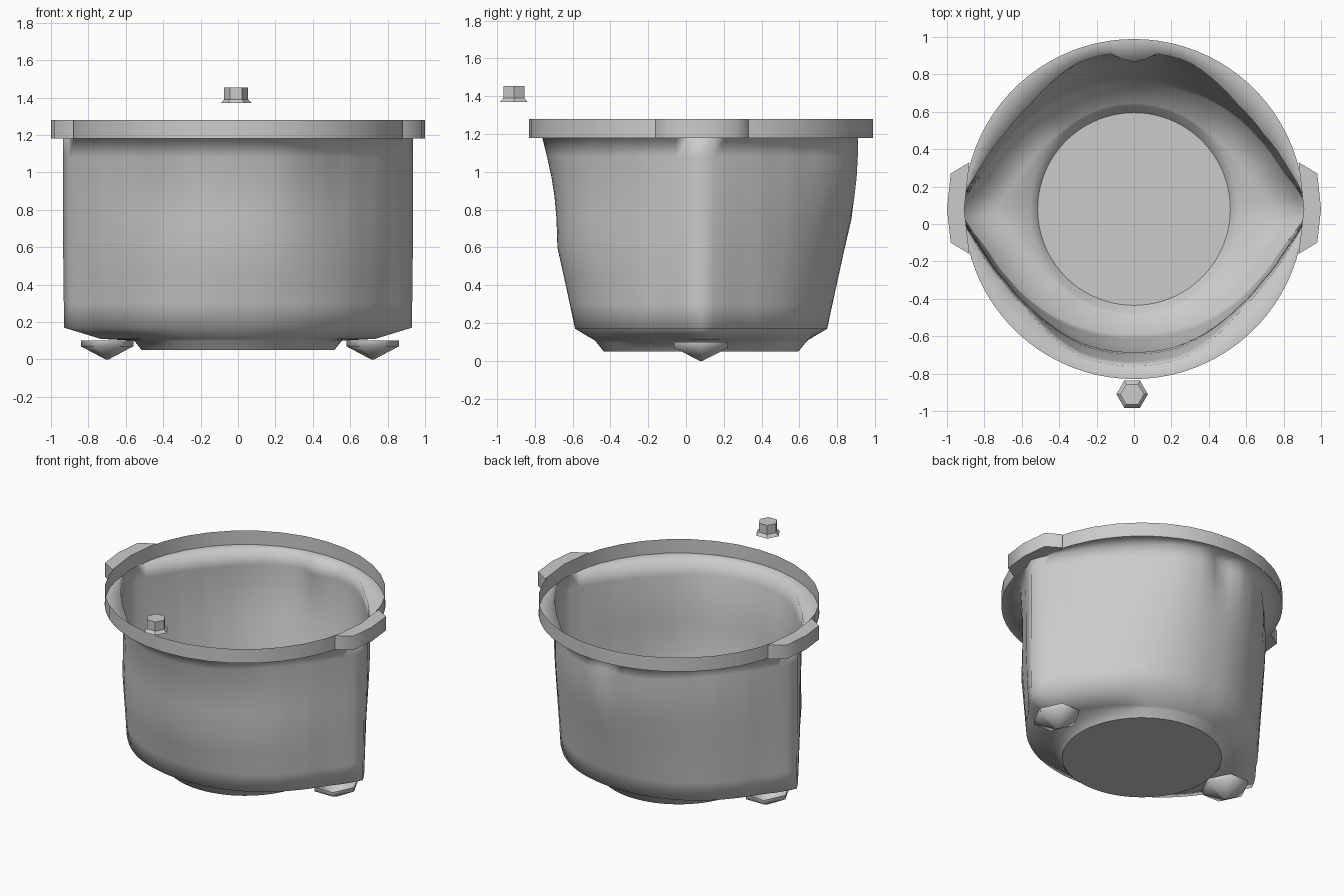
import bpy, bmesh, math

cube = bpy.data.objects.get("Cube")
if cube:
    bpy.data.objects.remove(cube)

CY = 0.08  # centre of the vessel in y

grey = bpy.data.materials.new("plain_grey")
grey.use_nodes = True
grey.diffuse_color = (0.6, 0.6, 0.6, 1)
grey.node_tree.nodes["Principled BSDF"].inputs["Base Color"].default_value = grey.diffuse_color


def finish(bm, name, smooth_angle=None):
    mesh = bpy.data.meshes.new(name)
    bm.to_mesh(mesh)
    bm.free()
    mesh.materials.append(grey)
    obj = bpy.data.objects.new(name, mesh)
    bpy.context.collection.objects.link(obj)
    if smooth_angle:
        bpy.ops.object.select_all(action="DESELECT")
        obj.select_set(True)
        bpy.context.view_layer.objects.active = obj
        bpy.ops.object.shade_smooth_by_angle(angle=math.radians(smooth_angle))


def loft(rings, name, bottom=False, top=False, smooth_angle=None):
    """Skin closed rings of points, listed from low to high."""
    bm = bmesh.new()
    loops = [[bm.verts.new(p) for p in ring] for ring in rings]
    for a, b in zip(loops, loops[1:]):
        for i in range(len(a)):
            j = (i + 1) % len(a)
            bm.faces.new((a[i], a[j], b[j], b[i]))
    if bottom:
        bm.faces.new(loops[0][::-1])
    if top:
        bm.faces.new(loops[-1])
    finish(bm, name, smooth_angle)


def circle(r, z, sides, x=0, y=CY, ry=None):
    angles = [math.tau * i / sides for i in range(sides)]
    return [(x + r * math.cos(a), y + (ry or r) * math.sin(a), z) for a in angles]


# Body: sections that are pointed at the sides and round front and back
SIDES = 84
ANGLES = (0, 15, 30, 45, 58, 70, 90)
LOW = (0.93, 0.81, 0.76, 0.725, 0.70, 0.68, 0.665)
MID = (0.935, 0.835, 0.79, 0.77, 0.765, 0.765, 0.76)
TOP = (0.935, 0.85, 0.80, 0.785, 0.81, 0.84, 0.84)


def lookup(table, deg):
    for i in range(len(ANGLES) - 1):
        if deg <= ANGLES[i + 1]:
            t = (deg - ANGLES[i]) / (ANGLES[i + 1] - ANGLES[i])
            return table[i] + t * (table[i + 1] - table[i])
    return table[-1]


def section(z):
    ring = []
    for i in range(SIDES):
        a = math.tau * i / SIDES
        c, s = math.cos(a), math.sin(a)
        deg = math.degrees(math.atan2(abs(s), abs(c)))
        low, mid, top = (lookup(t, deg) for t in (LOW, MID, TOP))
        if z < 0.6:
            r = low + (z - 0.17) / 0.43 * (mid - low)
        else:
            t = (z - 0.6) / 0.58
            r = mid + t * (top - mid)
            r += 0.022 * s * math.sin(math.pi * t)  # fuller at the back
        # Groove that deepens to a cup under the rim at the back
        if s > 0 and z > 0.7:
            across = max(0, 1 - (c * r / 0.11) ** 2)
            r -= 0.055 * across * ((z - 0.7) / 0.48) ** 1.5
        ring.append((r * c, CY + r * s, z))
    return ring


def underside(z, scale, least):
    """Shrunken lowest section, never narrower than the floor."""
    ring = []
    for x, y, _ in section(0.17):
        r = math.hypot(x, y - CY)
        k = max(scale, least / r)
        ring.append((x * k, CY + (y - CY) * k, z))
    return ring


body_rings = [circle(0.515, 0.05, SIDES), circle(0.555, 0.1, SIDES),
              underside(0.11, 0.79, 0.565)]
body_rings += [section(z) for z in (0.17, 0.3, 0.45, 0.6, 0.75, 0.87, 0.97, 1.08, 1.18)]
body_rings.append(circle(0.909, 1.18, SIDES))
loft(body_rings, "body", smooth_angle=180)

# Round floor disc closing the body
loft([circle(0.515, 0.05, SIDES)], "floor_disc", bottom=True)

# Thin upright rim
loft([circle(0.91, 1.18, 36), circle(0.91, 1.28, 36)], "rim", smooth_angle=40)

# Solid lugs on both sides of the rim
EAR = ((0.88, -0.16), (0.98, -0.1), (1.0, 0.08), (0.98, 0.27), (0.88, 0.33), (0.908, 0.08))
for side, label in ((1, "left"), (-1, "right")):
    outline = [(side * x, y) for x, y in EAR][::side]
    loft([[(x, y, z) for x, y in outline] for z in (1.18, 1.28)],
         label + "_lug", bottom=True, top=True, smooth_angle=60)

    # Pointed foot below each side, open where it meets the body
    fx = side * 0.71 + 0.01
    foot = [circle(0.008, 0.0, 6, fx), circle(0.14, 0.07, 6, fx, ry=0.165),
            circle(0.14, 0.1, 6, fx, ry=0.165)]
    loft(foot, label + "_foot", bottom=True, smooth_angle=75)

# Flanged bolt floating ahead of the rim
BX, BY = -0.01, -0.91
loft([circle(0.084, 1.37, 6, BX, BY), circle(0.064, 1.39, 6, BX, BY),
      circle(0.064, 1.455, 6, BX, BY)], "bolt", bottom=True, top=True)
